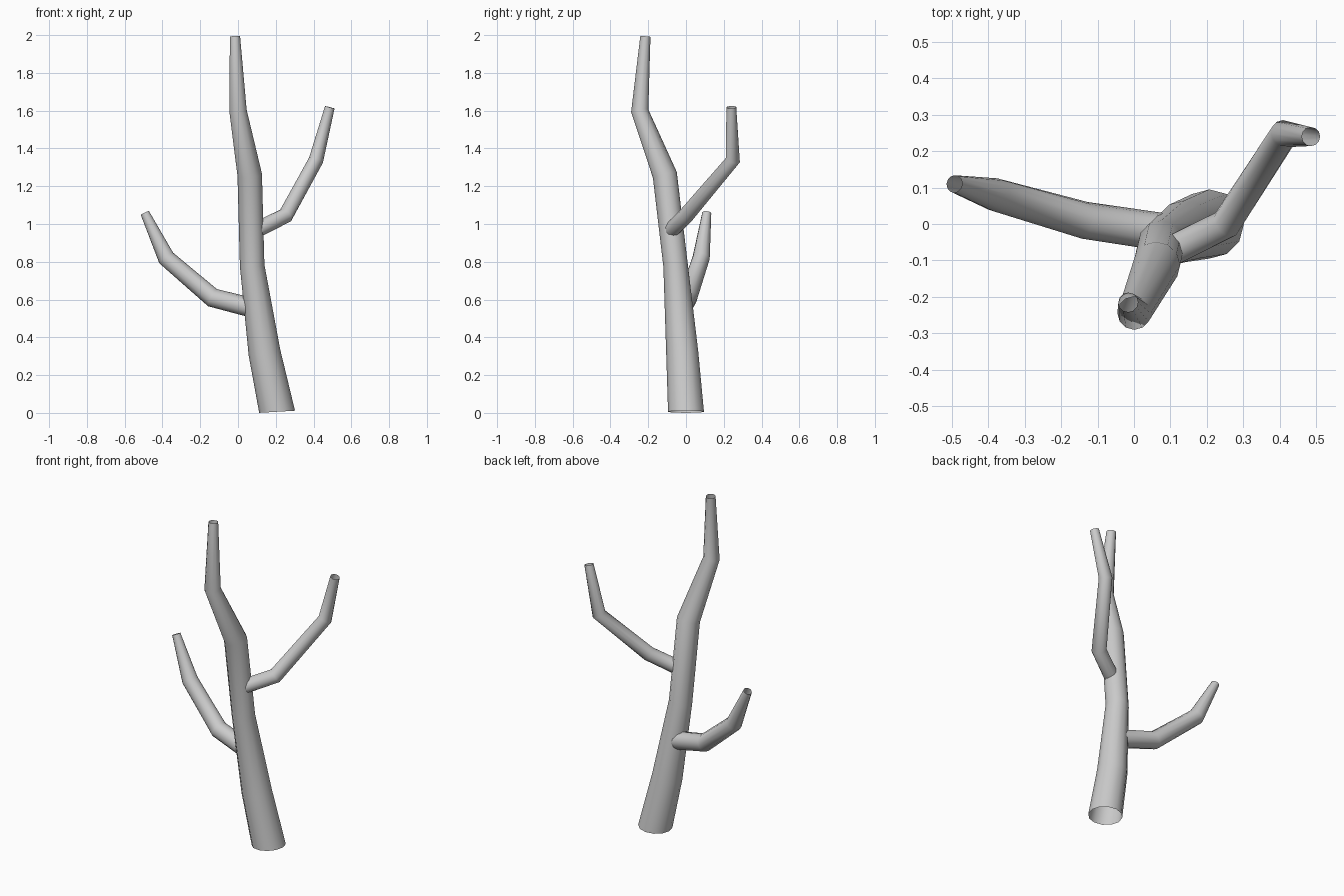
import bpy, bmesh, math
from mathutils import Vector

cube = bpy.data.objects.get("Cube")
if cube:
    bpy.data.objects.remove(cube, do_unlink=True)

SIDES = 12

bark = bpy.data.materials.new("grey_bark")
bark.use_nodes = True
grey = (0.6, 0.6, 0.6, 1)
bark.diffuse_color = grey
bark.node_tree.nodes["Principled BSDF"].inputs["Base Color"].default_value = grey


def limb(name, path, first_normal=None):
    """Open tapered tube through (x, y, z, radius) points."""
    points = [Vector(p[:3]) for p in path]
    bm = bmesh.new()
    rings = []
    last = len(points) - 1
    for i, p in enumerate(points):
        before = (p - points[max(i - 1, 0)]).normalized()
        after = (points[min(i + 1, last)] - p).normalized()
        normal = (before + after).normalized()
        if i == 0 and first_normal:
            normal = Vector(first_normal).normalized()
        # A reference axis well away from the limb keeps the rings untwisted
        ref = Vector((0, 1, 0))
        u = (ref - normal * ref.dot(normal)).normalized()
        v = normal.cross(u)
        ring = []
        for k in range(SIDES):
            a = math.tau * k / SIDES
            ring.append(bm.verts.new(p + (u * math.cos(a) + v * math.sin(a)) * path[i][3]))
        rings.append(ring)
    for low, high in zip(rings, rings[1:]):
        for k in range(SIDES):
            n = (k + 1) % SIDES
            bm.faces.new((low[k], low[n], high[n], high[k]))
    bmesh.ops.recalc_face_normals(bm, faces=bm.faces)
    for f in bm.faces:
        f.smooth = True
    mesh = bpy.data.meshes.new(name)
    bm.to_mesh(mesh)
    bm.free()
    mesh.materials.append(bark)
    obj = bpy.data.objects.new(name, mesh)
    bpy.context.collection.objects.link(obj)
    return obj


# Trunk, open at the base and the tip
limb("trunk", [
    (0.207, 0.00, 0.006, 0.095),
    (0.140, -0.02, 0.32, 0.085),
    (0.075, -0.055, 0.78, 0.065),
    (0.062, -0.112, 1.26, 0.065),
    (0.000, -0.245, 1.60, 0.046),
    (-0.016, -0.215, 1.993, 0.027),
], first_normal=(-0.06, 0, 1))

# Upper branch on the left side
limb("left_branch", [
    (0.10, -0.075, 0.97, 0.042),
    (0.252, 0.00, 1.045, 0.042),
    (0.413, 0.248, 1.338, 0.039),
    (0.486, 0.240, 1.618, 0.026),
])

# Lower branch on the right side
limb("right_branch", [
    (0.08, -0.022, 0.555, 0.052),
    (-0.135, 0.01, 0.61, 0.051),
    (-0.380, 0.08, 0.82, 0.046),
    (-0.493, 0.11, 1.058, 0.024),
])
